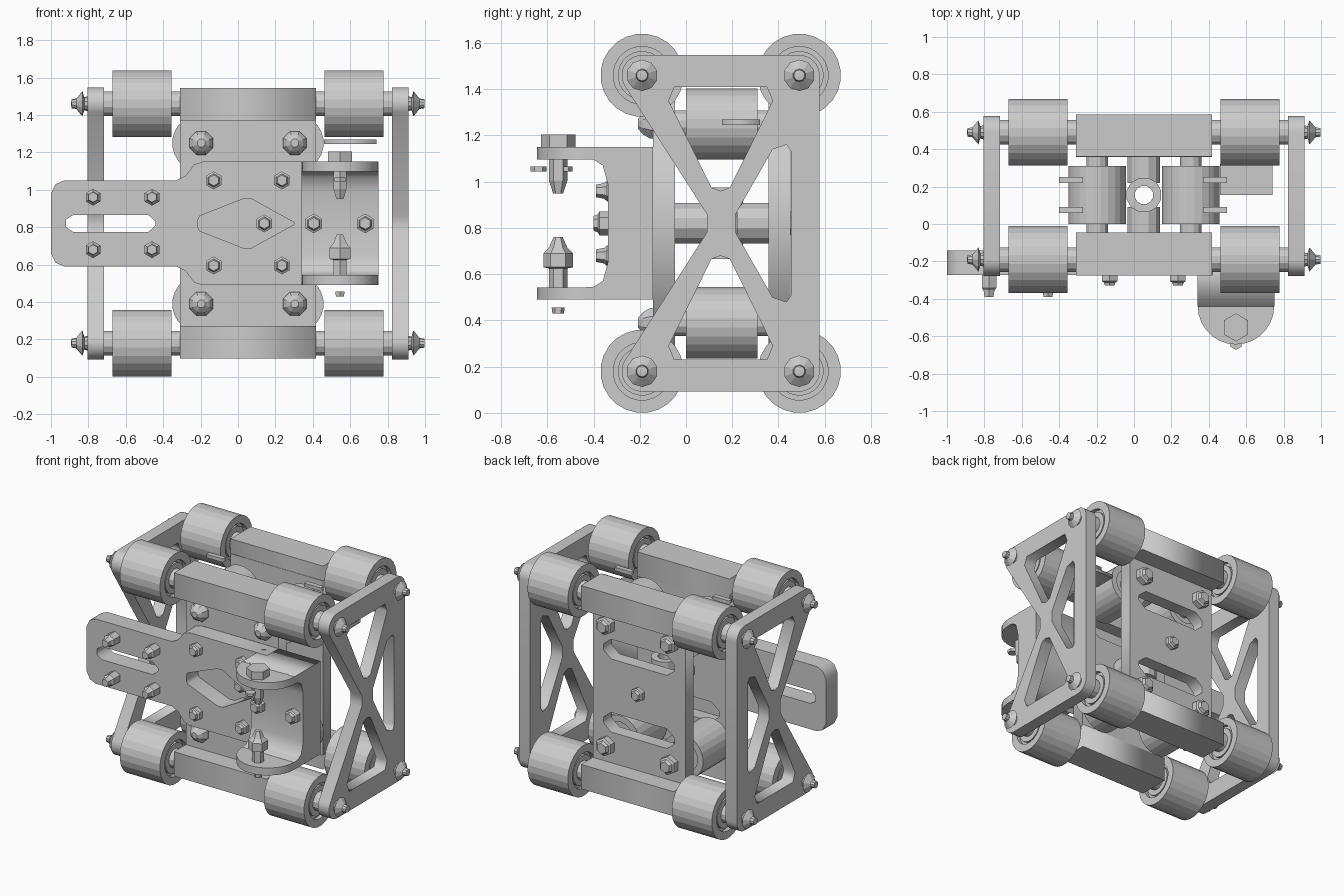
import bpy, bmesh, math
from mathutils import Matrix, Vector

if "Cube" in bpy.data.objects:
    bpy.data.objects.remove(bpy.data.objects["Cube"])

XC, ZC = 0.053, 0.82          # symmetry centre of the carriage
AX_Y, AX_Z = (-0.19, 0.49), (0.18, 1.46)

# local frames: columns are where local x, y, z go
XY = Matrix.Identity(3)
YZ = Matrix(((0, 0, 1), (1, 0, 0), (0, 1, 0)))      # local z -> +x
XZ = Matrix(((1, 0, 0), (0, 0, -1), (0, 1, 0)))     # local z -> -y
FLIP_X = YZ @ Matrix.Rotation(math.pi, 3, 'X')      # local z -> -x
BACK = XZ @ Matrix.Rotation(math.pi, 3, 'X')        # local z -> +y


def place(ob, rot, loc):
    ob.matrix_world = Matrix.Translation(Vector(loc)) @ rot.to_4x4()
    return ob


def plate(name, loops, thick, rot, loc):
    """Flat outline with holes, extruded and centred on loc."""
    cu = bpy.data.curves.new(name, 'CURVE')
    cu.dimensions, cu.fill_mode, cu.extrude = '2D', 'BOTH', thick / 2
    for pts in loops:
        sp = cu.splines.new('POLY')
        sp.points.add(len(pts) - 1)
        for p, c in zip(sp.points, pts):
            p.co = (c[0], c[1], 0, 1)
        sp.use_cyclic_u = True
    tmp = bpy.data.objects.new(name + "_outline", cu)
    bpy.context.collection.objects.link(tmp)
    dg = bpy.context.evaluated_depsgraph_get()
    me = bpy.data.meshes.new_from_object(tmp.evaluated_get(dg))
    bpy.data.objects.remove(tmp)
    me.name = name
    ob = bpy.data.objects.new(name, me)
    bpy.context.collection.objects.link(ob)
    return place(ob, rot, loc)


def lathe(name, prof, n, rot, loc, closed=False):
    """Spin (radius, height) points round local z."""
    bm = bmesh.new()
    rings = [[bm.verts.new((r * math.cos(a), r * math.sin(a), h))
              for a in (2 * math.pi * (i + .5) / n for i in range(n))] for r, h in prof]
    pairs = list(zip(rings, rings[1:] + rings[:1])) if closed else list(zip(rings, rings[1:]))
    for a, b in pairs:
        for i in range(n):
            j = (i + 1) % n
            bm.faces.new((a[i], a[j], b[j], b[i]))
    if not closed:
        bm.faces.new(rings[0][::-1])
        bm.faces.new(rings[-1])
    bmesh.ops.recalc_face_normals(bm, faces=bm.faces)
    me = bpy.data.meshes.new(name)
    bm.to_mesh(me)
    bm.free()
    ob = bpy.data.objects.new(name, me)
    bpy.context.collection.objects.link(ob)
    return place(ob, rot, loc)


def box(name, x0, x1, y0, y1, z0, z1):
    return plate(name, [[(x0, y0), (x1, y0), (x1, y1), (x0, y1)]], z1 - z0, XY, (0, 0, (z0 + z1) / 2))


def arc(cx, cy, r, a0, a1, n=8):
    return [(cx + r * math.cos(math.radians(a0 + (a1 - a0) * i / n)),
             cy + r * math.sin(math.radians(a0 + (a1 - a0) * i / n))) for i in range(n + 1)]


def mirror_z(pts):
    """Close a half outline by reflecting it across the mid height."""
    return pts + [(x, 2 * ZC - z) for x, z in reversed(pts)]


def bolt(name, rot, loc, r=0.048, h=0.06):
    lathe(name, [(r, 0), (r, h * .6), (r * .75, h * .7), (r * .6, h)], 6, rot, loc)


# X-shaped side frames
top_hole = [(-0.075, 1.35), (-0.05, 1.41), (0.35, 1.41), (0.375, 1.35), (0.19, 0.975), (0.15, 0.96), (0.11, 0.975)]
back_hole = mirror_z([(0.455, 1.13), (0.435, 1.16), (0.375, 1.14), (0.215, 0.86)])
outer = mirror_z(arc(0.49, 1.46, 0.088, 0, 90) + arc(-0.19, 1.46, 0.088, 90, 210, 10) + [(0.09, 0.86)])
for s, side in ((-1, "left"), (1, "right")):
    plate(side + "_side_frame", [outer, top_hole, [(y, 2 * ZC - z) for y, z in top_hole], back_hole],
          0.088, YZ, (XC + s * 0.814, 0, 0))

# wheels, axles and pointed axle caps
wheel = [(0.18, -0.158), (0.18, 0.158), (0.125, 0.158), (0.125, 0.13), (0.105, 0.13), (0.105, 0.15),
         (0.05, 0.15), (0.05, -0.15), (0.105, -0.15), (0.105, -0.13), (0.125, -0.13), (0.125, -0.158)]
cap = [(0.04, 0), (0.035, 0.02), (0.068, 0.03), (0.028, 0.062), (0.024, 0.088), (0.01, 0.09)]
for y in AX_Y:
    for z in AX_Z:
        lathe("axle", [(0.052, -0.85), (0.052, 0.85)], 12, YZ, (XC, y, z))
        for s, rot in ((-1, FLIP_X), (1, YZ)):
            lathe("wheel", wheel, 24, rot, (XC + s * 0.567, y, z), True)
            lathe("axle_spacer", [(0.068, 0.355), (0.068, 0.43)], 12, rot, (XC, y, z))
            lathe("axle_collar", [(0.068, 0.70), (0.068, 0.78)], 12, rot, (XC, y, z))
            lathe("axle_cap", cap, 10, rot, (XC + s * 0.855, y, z))

# cross beams and slotted centre plates
slot = [(XC + x, z) for x, z in ((-.28, 1.10), (-.22, 1.15), (.22, 1.15), (.28, 1.10),
                                 (.28, 1.06), (.22, 1.01), (-.22, 1.01), (-.28, 1.06))]
web = [(XC - .364, 0.2), (XC + .364, 0.2), (XC + .364, 1.44), (XC - .364, 1.44)]
for name, y0, y1, py in (("front", -0.275, -0.045, -0.095), ("back", 0.36, 0.585, 0.405)):
    for z in (0.185, 1.457):
        box(name + "_beam", XC - .364, XC + .364, y0, y1, z - .087, z + .087)
    plate(name + "_centre_plate", [web, slot, [(x, 2 * ZC - z) for x, z in slot]], 0.095, XZ, (0, py, 0))

# inner guide rollers running front to back
dome = [(0.068, 0), (0.068, 0.015), (0.048, 0.045), (0.022, 0.066)]
roller = [(0.155, -0.155), (0.155, 0.155), (0.11, 0.155), (0.11, 0.13), (0.05, 0.13),
          (0.05, -0.13), (0.11, -0.13), (0.11, -0.155)]
for x in (XC - 0.25, XC + 0.25):
    for z in (0.39, 1.25):
        lathe("guide_roller", roller, 24, XZ, (x, 0.155, z), True)
        lathe("guide_axle", [(0.06, -0.21), (0.06, 0.21)], 12, XZ, (x, 0.155, z))
        lathe("guide_bolt_head", dome, 8, XZ, (x, -0.142, z))
        bolt("guide_nut", BACK, (x, 0.452, z), 0.065, 0.07)

# centre spacer in two halves with a vertical tube between them
for y0, y1 in ((-0.05, 0.09), (0.22, 0.36)):
    lathe("centre_spacer", [(0.09, y0), (0.09, y1)], 12, BACK, (XC, 0, ZC))
lathe("centre_tube", [(0.095, -0.155), (0.095, 0.155), (0.05, 0.155), (0.05, -0.155)], 12,
      XY, (XC, 0.155, ZC), True)
bolt("centre_nut", BACK, (XC, 0.452, ZC), 0.05, 0.05)
for x in (XC - .39, XC + .38):
    for y in (0.075, 0.235):
        box("retaining_pin", x - .065, x + .065, y - .017, y + .017, 1.44, 1.465)
box("guide_tab", 0.46, 0.74, 0.155, 0.32, 1.245, 1.27)

# front bracket plate with long slot and diamond opening
edge = [(0.42, 1.15), (-0.19, 1.15), (-0.235, 1.135), (-0.28, 1.075), (-0.33, 1.05), (-0.93, 1.05), (-0.975, 1.03), (-1.0, 0.98)]
long_slot = mirror_z([(-0.44, 0.83), (-0.48, 0.866), (-0.88, 0.866), (-0.92, 0.84)])
diamond = mirror_z([(0.30, 0.825), (0.07, 0.952), (0.03, 0.952), (-0.205, 0.86), (-0.215, 0.84)])
plate("bracket_plate", [mirror_z(edge), long_slot, diamond], 0.13, XZ, (0, -0.208, 0))

# clevis: C-shaped channel with two rounded ears
channel = mirror_z([(-0.143, 1.15), (-0.44, 1.15), (-0.44, 1.097), (-0.40, 1.095), (-0.36, 1.07), (-0.338, 0.99)])
plate("clevis_channel", [channel], 0.41, YZ, (0.545, 0, 0))
for z in (1.1235, 0.5165):
    plate("clevis_ear", [[(0.34, -0.43)] + arc(0.545, -0.44, 0.204, 180, 360, 14) + [(0.75, -0.43)]],
          0.053, XY, (0, 0, z))

# bolts on the bracket
for z in (0.68, 0.96):
    for x in (-0.775, -0.46):
        bolt("slot_bolt", XZ, (x, -0.27, z), 0.045, 0.12)
for x in (-0.13, 0.235):
    for z in (0.595, 1.05):
        bolt("bracket_bolt", XZ, (x, -0.27, z))
bolt("centre_bolt", XZ, (0.14, -0.142, ZC))
for x in (0.405, 0.68):
    bolt("clevis_base_bolt", XZ, (x, -0.336, ZC), 0.052, 0.065)

# clevis pins: upper headed bolt, lower bolt, loose washers
P = (0.545, -0.553, 0)
lathe("upper_pin", [(0.022, 0.95), (0.04, 1.005), (0.04, 1.15), (0.075, 1.15), (0.075, 1.205)], 6, XY, P)
lathe("lower_pin", [(0.04, 0.49), (0.04, 0.625), (0.064, 0.63), (0.064, 0.69), (0.04, 0.715), (0.02, 0.76)], 6, XY, P)
lathe("lower_pin_tip", [(0.025, 0.43), (0.028, 0.455)], 6, XY, P)
for y in (-0.638, -0.525):
    lathe("washer_piece", [(0.035, 1.045), (0.035, 1.065)], 6, XY, (0.545, y, 0))
